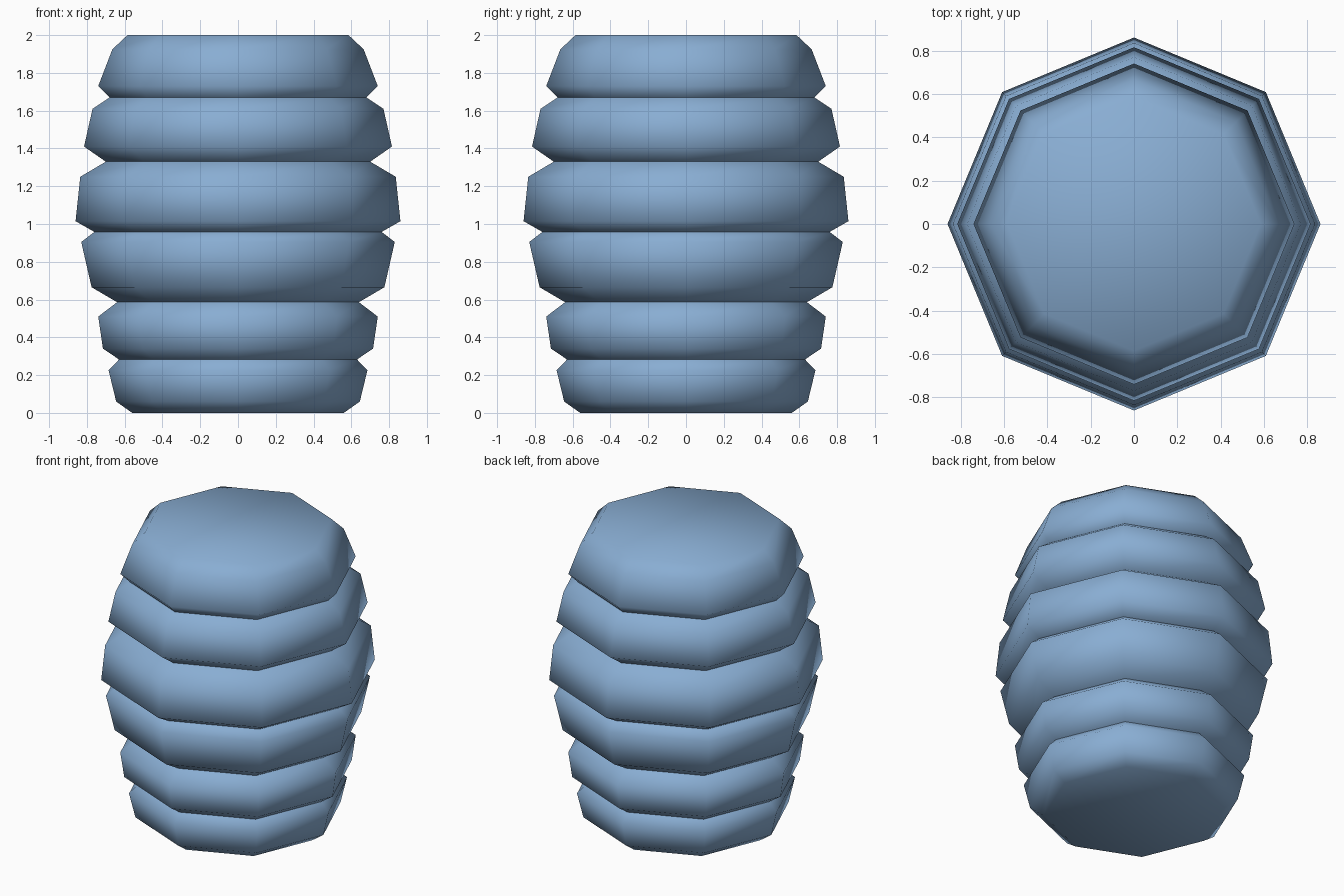
import bpy, bmesh, math

if "Cube" in bpy.data.objects:
    bpy.data.objects.remove(bpy.data.objects["Cube"])

SIDES = 8
# Stacked bulging bands, bottom to top: (radius, height), four rings each
GROOVED_PROFILE = [
    (0.56, 0.00), (0.645, 0.06), (0.685, 0.225),
    (0.63, 0.283), (0.715, 0.34), (0.74, 0.51),
    (0.64, 0.586), (0.775, 0.665), (0.83, 0.905),
    (0.76, 0.958), (0.86, 1.015), (0.835, 1.25),
    (0.70, 1.33), (0.815, 1.41), (0.77, 1.61),
    (0.68, 1.67), (0.74, 1.73), (0.665, 1.925),
    (0.585, 2.00),
]

mat = bpy.data.materials.new("soft blue")
mat.diffuse_color = (0.25, 0.42, 0.65, 1)
mat.use_nodes = True
mat.node_tree.nodes["Principled BSDF"].inputs["Base Color"].default_value = mat.diffuse_color

# Banded body: octagonal rings joined by quads, capped at both ends
bm = bmesh.new()
rings = []
for r, z in GROOVED_PROFILE:
    rings.append([bm.verts.new((r * math.cos(i * math.tau / SIDES),
                                r * math.sin(i * math.tau / SIDES), z))
                  for i in range(SIDES)])
for low, high in zip(rings, rings[1:]):
    for i in range(SIDES):
        j = (i + 1) % SIDES
        bm.faces.new((low[i], low[j], high[j], high[i]))
bm.faces.new(rings[0][::-1])
bm.faces.new(rings[-1])
for f in bm.faces:
    f.smooth = True

# Grooves between the bands stay crisp
for ring in rings[3:-1:3]:
    for i in range(SIDES):
        bm.edges.get((ring[i], ring[(i + 1) % SIDES])).smooth = False

mesh = bpy.data.meshes.new("banded_body")
bm.to_mesh(mesh)
bm.free()
mesh.materials.append(mat)
body = bpy.data.objects.new("banded_body", mesh)
bpy.context.collection.objects.link(body)
